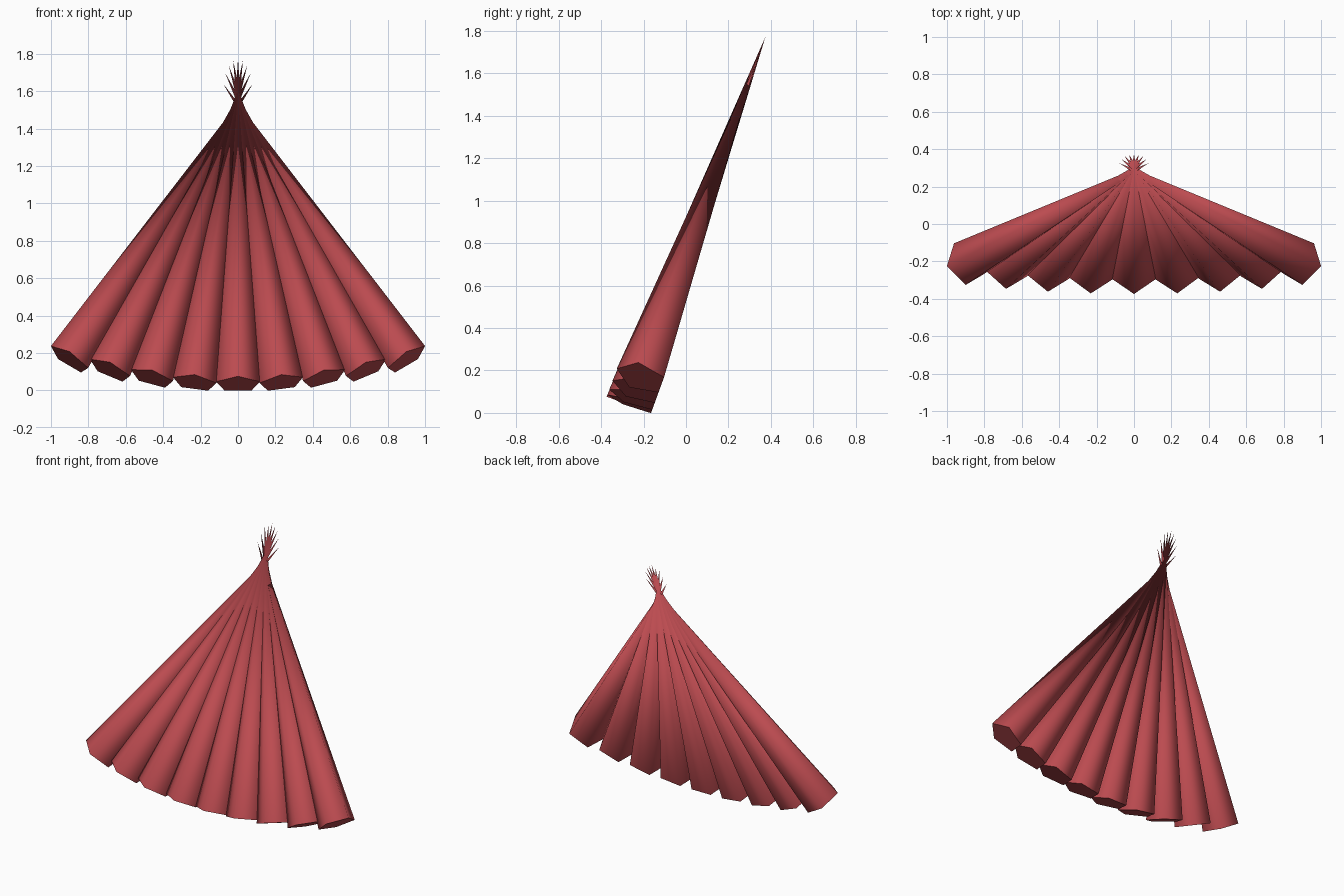
import bpy, bmesh, math
from mathutils import Matrix, Vector

if "Cube" in bpy.data.objects:
    bpy.data.objects.remove(bpy.data.objects["Cube"])

LENGTH, RADIUS, STEP, SIDES = 1.8495, 0.1233, 0.1027, 5
CENTRE = Vector((0, 0.058, 0.903))
TILT = Matrix.Rotation(math.radians(-20), 4, 'X')

red = bpy.data.materials.new("dull red")
red.diffuse_color = (0.50, 0.07, 0.08, 1)
red.use_nodes = True
red.node_tree.nodes["Principled BSDF"].inputs["Base Color"].default_value = red.diffuse_color


def fan_cone(name, i):
    """Five-sided pointed cone, one corner facing the front, fanned by 8 degrees per step."""
    bm = bmesh.new()
    ring = []
    for k in range(SIDES):
        a = -math.pi / 2 + 2 * math.pi * k / SIDES
        ring.append(bm.verts.new((RADIUS * math.cos(a), RADIUS * math.sin(a), -LENGTH / 2)))
    tip = bm.verts.new((0, 0, LENGTH / 2))
    base = bm.faces.new(ring[::-1])
    for k in range(SIDES):
        bm.faces.new((ring[k], ring[(k + 1) % SIDES], tip)).smooth = True
    for e in base.edges:
        e.smooth = False  # crisp rim around the flat end
    place = (Matrix.Translation(CENTRE + Vector((i * STEP, 0, 0)))
             @ TILT @ Matrix.Rotation(math.radians(-8 * i), 4, 'Y'))
    bm.transform(place)
    mesh = bpy.data.meshes.new(name)
    bm.to_mesh(mesh)
    bm.free()
    mesh.materials.append(red)
    bpy.context.collection.objects.link(bpy.data.objects.new(name, mesh))


# Nine cones spread in one tilted plane, tips crossing at the top
for i in range(-4, 5):
    fan_cone(f"fan_cone_{i + 5}", i)
